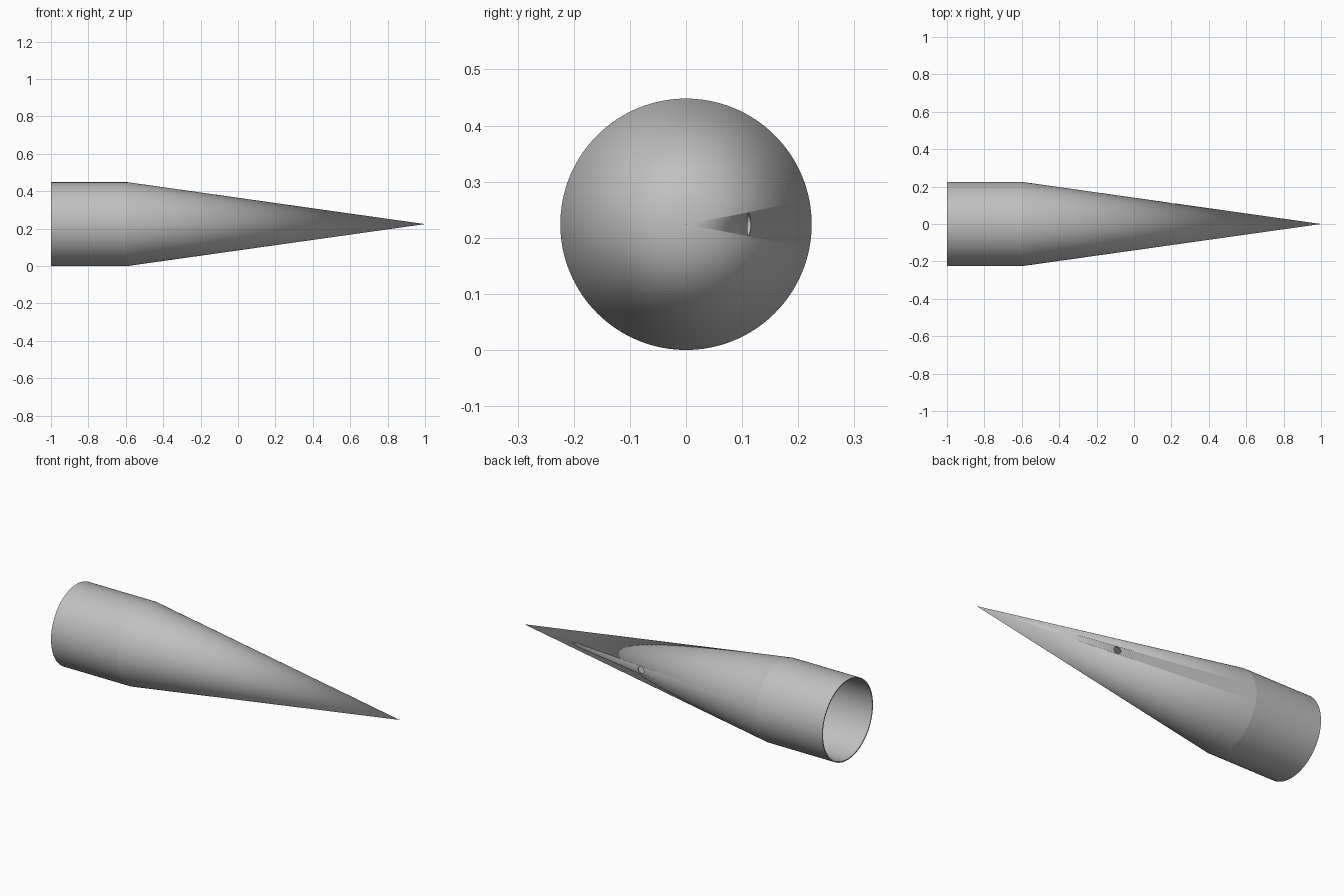
import bpy, bmesh
from math import tau, radians
from mathutils import Matrix, Vector

if "Cube" in bpy.data.objects:
    bpy.data.objects.remove(bpy.data.objects["Cube"])

RADIUS = 0.224
WALL = 0.006
SEGMENTS = 128

grey = bpy.data.materials.new("light grey")
grey.use_nodes = True
colour = (0.53, 0.53, 0.53, 1)
grey.diffuse_color = colour
grey.node_tree.nodes["Principled BSDF"].inputs["Base Color"].default_value = colour


def finish(name, bm):
    mesh = bpy.data.meshes.new(name)
    bm.to_mesh(mesh)
    bm.free()
    mesh.materials.append(grey)
    obj = bpy.data.objects.new(name, mesh)
    bpy.context.collection.objects.link(obj)
    return obj


# Hollow shell: inner tip, inner wall, open rim, outer wall, outer tip
inner = RADIUS - WALL
profile = [(0.955, 0), (-0.59, inner), (-1, inner),
           (-1, RADIUS), (-0.59, RADIUS), (1, 0)]
bm = bmesh.new()
verts = [bm.verts.new((x, 0, r)) for x, r in profile]
edges = [bm.edges.new(pair) for pair in zip(verts, verts[1:])]
bmesh.ops.spin(bm, geom=verts + edges, cent=(0, 0, 0), axis=(1, 0, 0),
               angle=tau, steps=SEGMENTS, use_merge=True)
bmesh.ops.remove_doubles(bm, verts=bm.verts, dist=0.00001)
bmesh.ops.recalc_face_normals(bm, faces=bm.faces)
bmesh.ops.translate(bm, vec=Vector((0, 0, RADIUS)), verts=bm.verts)
shell = finish("nose_cone", bm)

# Small vent hole through the back wall
bm = bmesh.new()
place = Matrix.Translation((0.2, 0.12, RADIUS)) @ Matrix.Rotation(radians(90), 4, "X")
bmesh.ops.create_cone(bm, cap_ends=True, segments=32, radius1=0.02,
                      radius2=0.02, depth=0.12, matrix=place)
cutter = finish("vent_hole_cutter", bm)
cutter.hide_render = True

cut = shell.modifiers.new("vent_hole", "BOOLEAN")
cut.operation = "DIFFERENCE"
cut.solver = "EXACT"
cut.object = cutter

# Bake the hole, then smooth the curved walls
bpy.ops.object.select_all(action="DESELECT")
shell.select_set(True)
bpy.context.view_layer.objects.active = shell
bpy.ops.object.modifier_apply(modifier=cut.name)
bpy.data.objects.remove(cutter)
bpy.ops.object.shade_smooth_by_angle(angle=radians(5))
